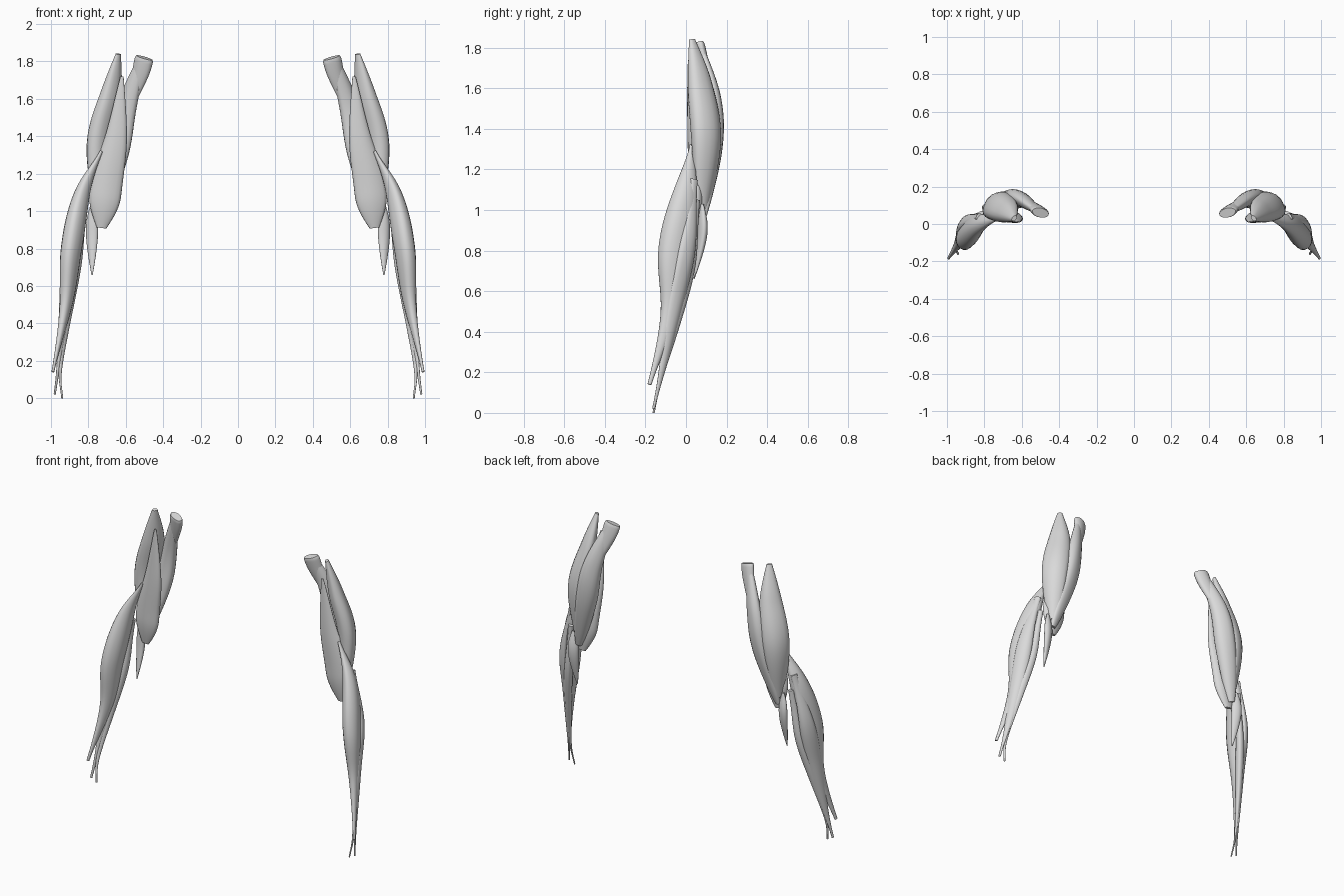
import bpy
import bmesh
import math
from mathutils import Vector

default = bpy.data.objects.get("Cube")
if default:
    bpy.data.objects.remove(default)

SIDES = 20
STEPS = 10

# One pale grey for every muscle
grey = bpy.data.materials.new("pale grey")
grey.use_nodes = True
colour = (0.7, 0.7, 0.7, 1)
grey.diffuse_color = colour
shader = next(node for node in grey.node_tree.nodes if node.type == "BSDF_PRINCIPLED")
shader.inputs["Base Color"].default_value = colour


def smooth_path(path):
    """Pass a smooth curve through the points of a muscle's centre line."""
    points = [Vector(point) for point in path]
    before = points[0] * 2 - points[1]
    after = points[-1] * 2 - points[-2]
    padded = [before] + points + [after]
    result = []
    for a, b, c, d in zip(padded, padded[1:], padded[2:], padded[3:]):
        for step in range(STEPS):
            t = step / STEPS
            result.append(b + (c - a) * t / 2
                          + (a * 2 - b * 5 + c * 4 - d) * t * t / 2
                          + (b * 3 - a - c * 3 + d) * t ** 3 / 2)
    result.append(points[-1])
    return result


def belly(t, peak, tip_start, tip_end, power):
    """Swell from one tip to full size at the peak, then taper to the other tip."""
    if t < peak:
        tip, phase = tip_start, t / peak
    else:
        tip, phase = tip_end, (1 - t) / (1 - peak)
    swell = max(math.sin(phase * math.pi / 2), 0) ** power
    return tip + (1 - tip) * swell


def muscle(name, path, width, depth, peak, tip_start, tip_end, power=1, lean=0):
    """Loft leaning ovals along a centre line that runs from top to bottom."""
    bm = bmesh.new()
    centres = smooth_path(path)
    last = len(centres) - 1
    rings = []
    for row, centre in enumerate(centres):
        tangent = (centres[min(row + 1, last)] - centres[max(row - 1, 0)]).normalized()
        across = tangent.cross(Vector((0, 1, 0))).normalized()
        back = across.cross(tangent)
        size = belly(row / last, peak, tip_start, tip_end, power)
        ring = []
        for i in range(SIDES):
            angle = math.tau * i / SIDES
            # Shallow spiralling grooves suggest the muscle fibres
            radius = size * (1 + 0.02 * math.sin(angle * 5 + row / 8))
            ring.append(bm.verts.new(
                centre
                + across * width * radius * math.cos(angle)
                + back * depth * radius * math.sin(angle + lean)))
        rings.append(ring)
    for upper, lower in zip(rings, rings[1:]):
        for i in range(SIDES):
            j = (i + 1) % SIDES
            bm.faces.new((upper[i], upper[j], lower[j], lower[i]))
    bm.faces.new(rings[0])
    bm.faces.new(list(reversed(rings[-1])))
    bmesh.ops.recalc_face_normals(bm, faces=bm.faces)
    mesh = bpy.data.meshes.new(name)
    bm.to_mesh(mesh)
    bm.free()
    mesh.materials.append(grey)
    obj = bpy.data.objects.new(name, mesh)
    bpy.context.collection.objects.link(obj)

    # The other arm is a mirror image
    mirror = obj.modifiers.new("other arm", "MIRROR")
    mirror.use_axis[0] = True
    mirror.use_mirror_merge = False
    bpy.ops.object.select_all(action="DESELECT")
    obj.select_set(True)
    bpy.context.view_layer.objects.active = obj
    bpy.ops.object.shade_smooth_by_angle(angle=math.radians(50))


# Upper arm: flared top end of the inner rear muscle
muscle("shoulder_tendon",
       [(0.5, 0.06, 1.82), (0.52, 0.08, 1.74), (0.56, 0.11, 1.63)],
       width=0.05, depth=0.03, peak=0.1, tip_start=0.9, tip_end=0.7, lean=0.3)

# Upper arm: inner rear muscle
muscle("rear_inner_upper_arm",
       [(0.52, 0.07, 1.8), (0.6, 0.13, 1.54), (0.65, 0.13, 1.3), (0.74, 0.08, 0.95)],
       width=0.065, depth=0.05, peak=0.6, tip_start=0.3, tip_end=0.3,
       power=0.8, lean=0.3)

# Upper arm: outer rear muscle
muscle("rear_outer_upper_arm",
       [(0.64, 0.03, 1.84), (0.68, 0.07, 1.62), (0.74, 0.1, 1.35), (0.74, 0.08, 1)],
       width=0.07, depth=0.075, peak=0.6, tip_start=0.2, tip_end=0.4, lean=-0.4)

# Upper arm: flat front muscle reaching over the elbow
muscle("front_upper_arm",
       [(0.62, 0.01, 1.72), (0.65, 0.03, 1.4), (0.7, 0.05, 1.15), (0.73, 0.06, 0.91)],
       width=0.085, depth=0.035, peak=0.75, tip_start=0.1, tip_end=0.3, lean=0.1)

# Small pointed muscle behind the elbow
muscle("elbow_muscle",
       [(0.78, 0.08, 1.03), (0.78, 0.08, 0.87), (0.78, 0.04, 0.66)],
       width=0.033, depth=0.024, peak=0.4, tip_start=0.3, tip_end=0.1, lean=0.3)

# Forearm: large front muscle, running to the thumb side tendon
muscle("front_forearm",
       [(0.73, 0.03, 1.32), (0.83, 0, 1.1), (0.89, -0.06, 0.8),
        (0.92, -0.08, 0.5), (0.99, -0.18, 0.14)],
       width=0.057, depth=0.077, peak=0.45, tip_start=0.15, tip_end=0.13,
       power=1.5, lean=-0.2)

# Forearm: outer rear muscle and its tendon
muscle("rear_outer_forearm",
       [(0.83, 0.04, 1.15), (0.9, 0.01, 0.85), (0.92, -0.05, 0.55),
        (0.95, -0.11, 0.25), (0.98, -0.16, 0.02)],
       width=0.038, depth=0.046, peak=0.35, tip_start=0.4, tip_end=0.15,
       power=2, lean=-0.5)

# Forearm: inner rear muscle and its tendon
muscle("rear_inner_forearm",
       [(0.82, 0.05, 1.05), (0.86, 0.02, 0.75), (0.91, -0.05, 0.45),
        (0.95, -0.13, 0.15), (0.94, -0.16, 0)],
       width=0.03, depth=0.032, peak=0.3, tip_start=0.6, tip_end=0.17,
       power=3, lean=-0.3)
